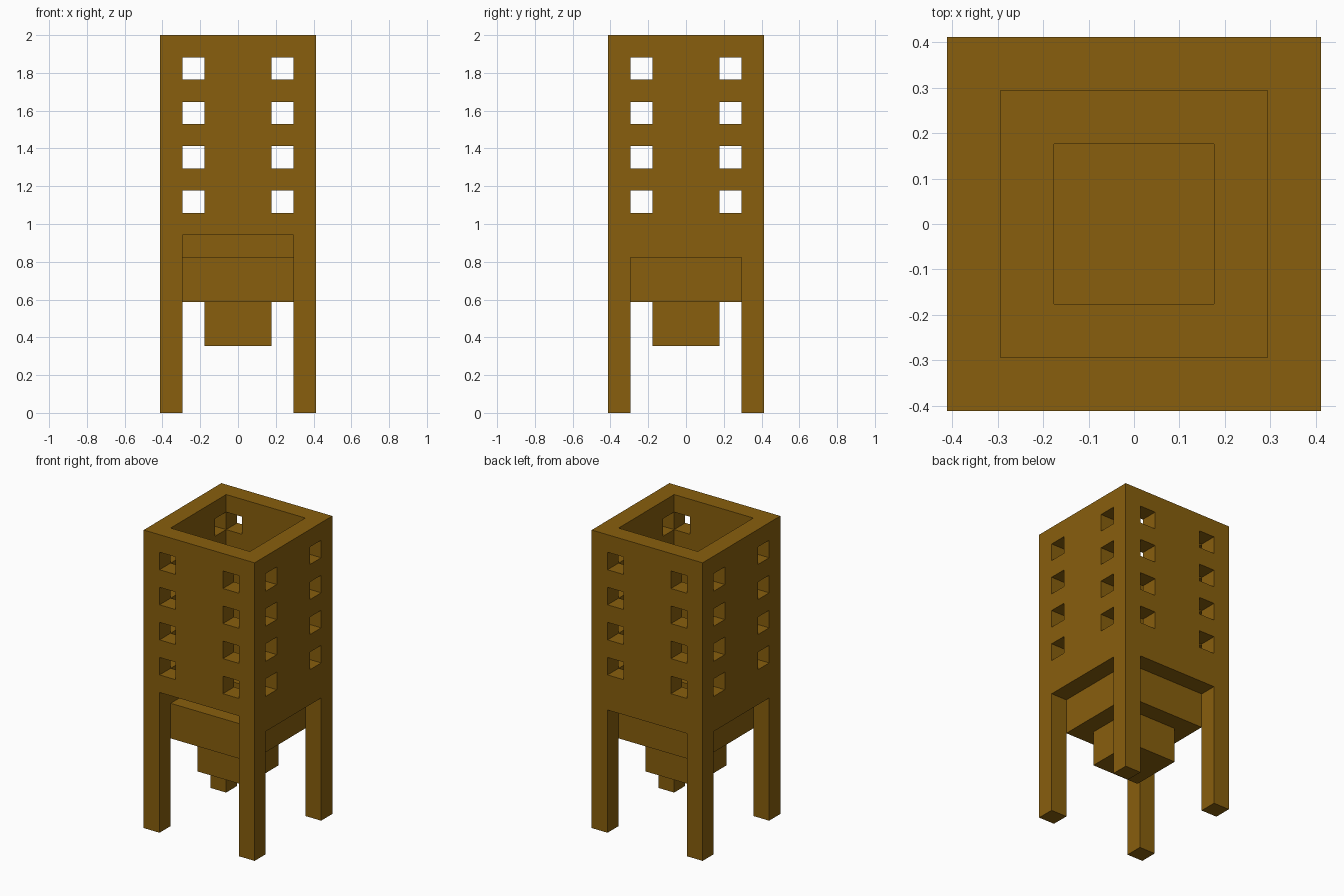
import bpy
import bmesh
from mathutils import Matrix, Vector

if "Cube" in bpy.data.objects:
    bpy.data.objects.remove(bpy.data.objects["Cube"], do_unlink=True)

U = 2 / 17  # one building module; the tower is 7 x 7 x 17 modules

# Single ochre-brown material
brown = bpy.data.materials.new("ochre_brown")
brown.use_nodes = True
COLOUR = (0.246, 0.114, 0.004, 1)
brown.diffuse_color = COLOUR
bsdf = next(n for n in brown.node_tree.nodes if n.type == 'BSDF_PRINCIPLED')
bsdf.inputs["Base Color"].default_value = COLOUR


def box(name, lo, hi):
    """Box between two corners, in modules."""
    lo, hi = Vector(lo), Vector(hi)
    bm = bmesh.new()
    bmesh.ops.create_cube(bm, size=1, matrix=Matrix.Translation((lo + hi) / 2)
                          @ Matrix.Diagonal((*(hi - lo), 1)))
    mesh = bpy.data.meshes.new(name)
    bm.to_mesh(mesh)
    bm.free()
    obj = bpy.data.objects.new(name, mesh)
    bpy.context.collection.objects.link(obj)
    return obj


def finish(obj, cuts=()):
    """Cut boxes out of a part, scale it to size and colour it."""
    helpers = []
    for lo, hi in cuts:
        cutter = box("cutter", lo, hi)
        cutter.hide_render = True
        helpers.append(cutter)
        mod = obj.modifiers.new("cut", 'BOOLEAN')
        mod.operation = 'DIFFERENCE'
        mod.solver = 'EXACT'
        mod.object = cutter
    bpy.context.view_layer.update()
    dg = bpy.context.evaluated_depsgraph_get()
    mesh = bpy.data.meshes.new_from_object(obj.evaluated_get(dg))
    obj.modifiers.clear()
    obj.data = mesh
    for cutter in helpers:
        bpy.data.objects.remove(cutter, do_unlink=True)
    mesh.transform(Matrix.Scale(U, 4))
    mesh.materials.clear()
    mesh.materials.append(brown)


# Tower frame: open shaft, gaps between the legs, taller front loading slot
cuts = [((-2.5, -2.5, -1), (2.5, 2.5, 18)),
        ((-2.5, -5, -1), (2.5, 5, 7)),
        ((-5, -2.5, -1), (5, 2.5, 7)),
        ((-2.5, -5, 6), (2.5, 0, 8))]
# Window columns, cut right through both pairs of walls
for z in (9, 11, 13, 15):
    for a in (-2.5, 1.5):
        cuts.append(((a, -5, z), (a + 1, 5, z + 1)))
        cuts.append(((-5, a, z), (5, a + 1, z + 1)))
finish(box("tower_frame", (-3.5, -3.5, 0), (3.5, 3.5, 17)), cuts)

# Hopper ring hung under the shaft
finish(box("hopper_ring", (-2.5, -2.5, 5), (2.5, 2.5, 7)),
       [((-1.5, -1.5, 4), (1.5, 1.5, 8))])

# Solid block closing the bottom of the hopper
finish(box("hopper_base", (-1.5, -1.5, 3), (1.5, 1.5, 5)))
